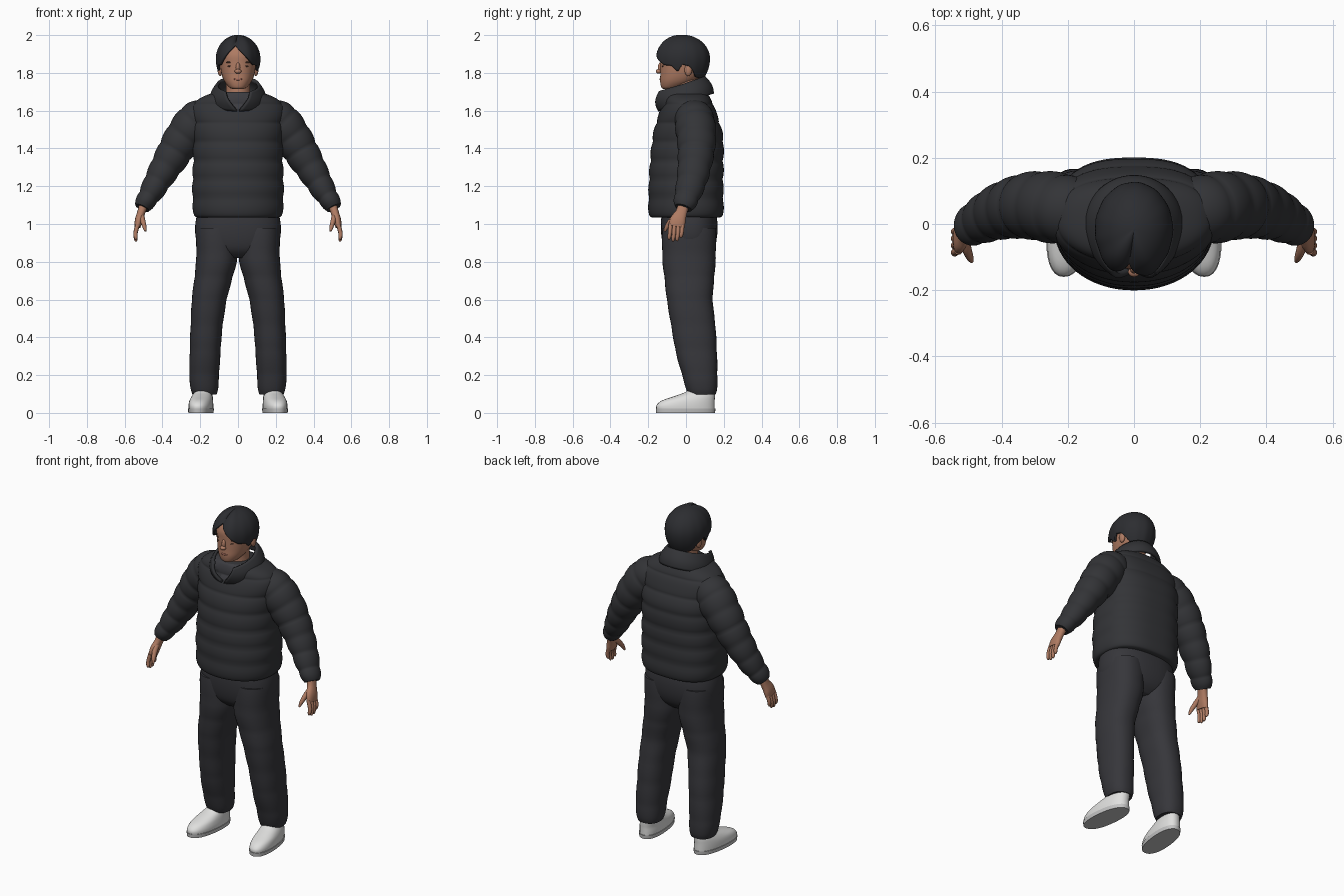
import bpy, bmesh, math
from mathutils import Vector

cube = bpy.data.objects.get("Cube")
if cube:
    bpy.data.objects.remove(cube)


def material(name, rgb):
    m = bpy.data.materials.new(name)
    m.use_nodes = True
    m.diffuse_color = (*rgb, 1)
    bsdf = next(n for n in m.node_tree.nodes if n.type == 'BSDF_PRINCIPLED')
    bsdf.inputs["Base Color"].default_value = (*rgb, 1)
    bsdf.inputs["Roughness"].default_value = 0.8
    return m


JACKET = material("jacket charcoal", (.033, .034, .038))
PANTS = material("trouser charcoal", (.037, .037, .043))
SHIRT = material("shirt dark grey", (.045, .045, .052))
HAIR = material("hair black", (.025, .026, .030))
SKIN = material("skin", (.43, .20, .125))
LIPS = material("lips", (.36, .14, .10))
BROWN = material("eye brown", (.12, .06, .04))
WHITE = material("shoe white", (.74, .74, .73))
SOLE = material("sole grey", (.55, .55, .55))


def finish(name, bm, mats, angle=50, thickness=0):
    bmesh.ops.recalc_face_normals(bm, faces=bm.faces[:])
    mesh = bpy.data.meshes.new(name)
    bm.to_mesh(mesh)
    bm.free()
    for m in mats:
        mesh.materials.append(m)
    for p in mesh.polygons:
        p.use_smooth = True
    mesh.set_sharp_from_angle(angle=math.radians(angle))
    ob = bpy.data.objects.new(name, mesh)
    bpy.context.collection.objects.link(ob)
    if thickness:
        mod = ob.modifiers.new("thickness", 'SOLIDIFY')
        mod.thickness = thickness
        mod.offset = 0
    return ob


def skin_rings(rings, closed=True, caps=True):
    bm = bmesh.new()
    vs = [[bm.verts.new(p) for p in ring] for ring in rings]
    n = len(vs[0])
    for a, b in zip(vs, vs[1:]):
        for i in range(n if closed else n - 1):
            j = (i + 1) % n
            bm.faces.new((a[i], a[j], b[j], b[i]))
    if caps:
        bm.faces.new(vs[0][::-1])
        bm.faces.new(vs[-1])
    return bm


def spline(rows, steps):
    """Smooth interpolation through (x, y, z, rx, ry) rows."""
    rows = [Vector(r) for r in rows]
    out = []
    for i in range(len(rows) - 1):
        p0, p1, p2, p3 = rows[max(i - 1, 0)], rows[i], rows[i + 1], rows[min(i + 2, len(rows) - 1)]
        for k in range(steps):
            t = k / steps
            out.append(p1 + (p2 - p0) * (t / 2) + (p0 * 2 - p1 * 5 + p2 * 4 - p3) * (t * t / 2)
                       + (p1 * 3 - p0 - p2 * 3 + p3) * (t ** 3 / 2))
    return out + [rows[-1]]


def loft(name, rows, mat, side=1, seg=32, steps=4, power=2.0, back=None, flat=True,
         puff=0, pitch=.1, shear=0, extra=None, rule=None):
    """Tube of superellipse rings, horizontal or square to its path, with quilt puffs."""
    pts = spline(rows, steps)
    rings, dist = [], 0
    for i, p in enumerate(pts):
        c = p.xyz if len(p) == 3 else Vector(p[:3])
        before, after = Vector(pts[max(i - 1, 0)][:3]), Vector(pts[min(i + 1, len(pts) - 1)][:3])
        if i:
            dist += (c - before).length
        t = Vector((0, 0, 1)) if flat else (after - before).normalized()
        u = Vector((0, 1, 0)).cross(t).normalized()
        v = t.cross(u)
        grow = puff * (abs(math.sin(math.pi * dist / pitch)) ** .6 - .6)
        ring = []
        for k in range(seg):
            a = math.tau * k / seg
            ca, sa = math.cos(a), math.sin(a)
            e = 2 / (back if back and sa > 0 else power)
            q = c + u * math.copysign(abs(ca) ** e, ca) * (p[3] + grow) \
                + v * math.copysign(abs(sa) ** e, sa) * (p[4] + grow)
            q.x = (q.x - shear * q.y * -1) * side
            ring.append(q)
        rings.append(ring)
    bm = skin_rings(rings)
    if rule:
        for f in bm.faces:
            f.material_index = int(rule(f.calc_center_median()))
    return finish(name, bm, [mat] + ([extra] if extra else []))


def blob(name, pos, size, mat):
    bm = bmesh.new()
    bmesh.ops.create_uvsphere(bm, u_segments=20, v_segments=12, radius=1)
    for v in bm.verts:
        v.co = Vector(pos) + Vector(a * b for a, b in zip(v.co, size))
    return finish(name, bm, [mat])


# Quilted jacket body, with the shirt showing in the neck opening
loft("jacket_body", [
    (0, 0, 1.035, .222, .186), (0, 0, 1.06, .235, .196), (0, 0, 1.2, .24, .196),
    (0, .005, 1.35, .236, .192), (0, .01, 1.45, .238, .186), (0, .01, 1.52, .242, .172),
    (0, .01, 1.58, .247, .152), (0, .01, 1.63, .24, .136), (0, .005, 1.665, .2, .122),
    (0, 0, 1.69, .14, .108), (0, -.01, 1.70, .09, .09)],
    JACKET, seg=64, steps=8, power=2.1, back=2.6, puff=.009, extra=SHIRT,
    rule=lambda c: c.y < -.02 and c.z > 1.61 and abs(c.x) < (c.z - 1.6) * 1.1)


# Standing collar, open at the front
def collar_point(i, j, n=56, m=8):
    v = j / m
    start = .04 + .6 * v
    a = start + (math.tau - 2 * start) * i / n
    bulge = .012 * math.sin(math.pi * v)
    depth = .14 if math.cos(a) < 0 else .14 + .006 * v
    depth -= .024 * v if math.cos(a) < 0 else 0
    low, high = 1.645 - .045 * math.cos(a), 1.735 - .042 * math.cos(a)
    return Vector(((.142 - .035 * v + bulge) * math.sin(a),
                   -.02 * v - (depth + bulge) * math.cos(a), low + (high - low) * v))


finish("collar", skin_rings([[collar_point(i, j) for i in range(57)] for j in range(9)],
                            closed=False, caps=False), [JACKET], thickness=.016)

# Trouser seat
loft("trouser_seat", [
    (0, .015, 1.08, .21, .14), (0, .017, 1.0, .226, .15), (0, .017, .92, .222, .145),
    (0, .015, .86, .19, .125), (0, .015, .82, .1, .085)], PANTS, seg=48, power=2.4)

for side, label in ((1, "left"), (-1, "right")):
    # Trouser leg
    loft(label + "_trouser_leg", [
        (.115, .017, .98, .107, .143), (.113, .016, .82, .108, .141), (.133, .018, .7, .099, .130),
        (.152, .02, .6, .092, .121), (.167, .04, .45, .084, .116), (.174, .055, .32, .081, .108),
        (.179, .073, .2, .078, .093), (.178, .082, .13, .072, .082), (.177, .085, .098, .064, .072)],
        PANTS, side, seg=36, steps=6, power=2.3, puff=.003, pitch=.13)

    # Shoe and sole
    loft(label + "_shoe", [
        (.196, -.002, .015, .062, .154), (.196, -.002, .04, .063, .154), (.196, .012, .065, .06, .14),
        (.194, .045, .088, .054, .108), (.19, .076, .112, .046, .076), (.187, .08, .14, .038, .06)],
        WHITE, side, power=2.3, shear=-.1)
    loft(label + "_sole", [(.196, -.002, 0, .064, .156), (.196, -.002, .022, .066, .158)],
         SOLE, side, steps=1, power=2.3, shear=-.1)

    # Quilted sleeve
    loft(label + "_sleeve", [
        (.15, .035, 1.60, .075, .085), (.215, .045, 1.545, .107, .105), (.285, .055, 1.46, .101, .103),
        (.345, .052, 1.365, .09, .094), (.41, .036, 1.255, .074, .082), (.455, .015, 1.175, .062, .071),
        (.492, -.005, 1.115, .05, .06), (.507, -.015, 1.085, .038, .044)],
        JACKET, side, seg=36, steps=10, flat=False, puff=.008, pitch=.095)

    # Hand: palm, four fingers and thumb
    loft(label + "_palm", [
        (.5, -.013, 1.1, .024, .03), (.513, -.025, 1.06, .021, .031), (.525, -.043, 1.02, .021, .042),
        (.532, -.05, .985, .016, .041)], SKIN, side, seg=20, flat=False, power=2.3)
    for k, length in enumerate((.062, .072, .07, .052)):
        y = -.082 + .021 * k
        loft(f"{label}_finger_{k + 1}", [
            (.53, y, 1.0, .012, .011), (.542, y - .003, .98 - length * .4, .011, .0105),
            (.541, y - .007, .984 - length * .9, .0095, .0095), (.538, y - .008, .98 - length, .004, .004)],
            SKIN, side, seg=12, flat=False)
    loft(label + "_thumb", [
        (.512, -.04, 1.05, .014, .016), (.505, -.075, 1.02, .014, .016),
        (.496, -.1, .988, .011, .012), (.49, -.113, .962, .005, .006)], SKIN, side, seg=14, flat=False)

    # Ear, eye and brow
    blob(label + "_ear", (side * .095, .012, 1.815), (.013, .02, .032), SKIN)
    blob(label + "_eye", (side * .04, -.121, 1.836), (.015, .007, .005), BROWN)
    blob(label + "_brow", (side * .042, -.120, 1.856), (.022, .008, .005), BROWN)

# Neck and head
loft("neck", [(0, .0, 1.66, .07, .07), (0, -.002, 1.71, .063, .066), (0, 0, 1.79, .064, .07)], SKIN)
loft("head", [
    (0, -.085, 1.715, .03, .036), (0, -.075, 1.725, .048, .056), (0, -.045, 1.755, .072, .092),
    (0, -.025, 1.795, .087, .111), (0, -.016, 1.85, .095, .12), (0, -.014, 1.9, .097, .12),
    (0, -.014, 1.95, .074, .094), (0, -.014, 1.98, .03, .04)], SKIN, seg=40, steps=6, power=2.2)
blob("nose_bridge", (0, -.135, 1.828), (.012, .014, .027), SKIN)
blob("nose_tip", (0, -.145, 1.808), (.018, .015, .012), SKIN)
blob("mouth", (0, -.131, 1.766), (.025, .009, .007), LIPS)

# Parted hair with curtain fringe: (angle from front, lower edge height)
HAIRLINE = ((0, 1.945), (.3, 1.91), (.6, 1.87), (.85, 1.842), (1.15, 1.84), (1.38, 1.805),
            (1.55, 1.845), (1.85, 1.835), (2.2, 1.78), (3.2, 1.757))


def hair_edge(a):
    for (a0, z0), (a1, z1) in zip(HAIRLINE, HAIRLINE[1:]):
        if a <= a1:
            return z0 + (z1 - z0) * (a - a0) / (a1 - a0)
    return HAIRLINE[-1][1]


def hair_point(i, j, n=80, m=24):
    a = math.tau * i / n
    if a > math.pi:
        a -= math.tau
    s = .02 + .98 * j / m
    th = s * math.acos((hair_edge(abs(a)) - 1.875) / .12)
    r = math.sin(th) if th < math.pi / 2 else 1 - .33 * math.cos(th) ** 2
    lobe = .05 * math.exp(-((abs(a) - .55) / .3) ** 2) - .09 * math.exp(-(a / .14) ** 2)
    r *= 1 + lobe * min(1, s * 2) + .008 * math.sin(a * 13) * s
    az = a - .16 * math.exp(-a * a)
    return Vector((.112 * r * math.sin(az), -.016 - .137 * r * math.cos(az),
                   1.875 + .12 * math.cos(th) + lobe * .12 * math.sin(math.pi * s)))


bm = skin_rings([[hair_point(i, j) for i in range(80)] for j in range(25)], caps=False)
bm.verts.ensure_lookup_table()
bm.faces.new(bm.verts[:80])
finish("hair", bm, [HAIR], thickness=.012)
